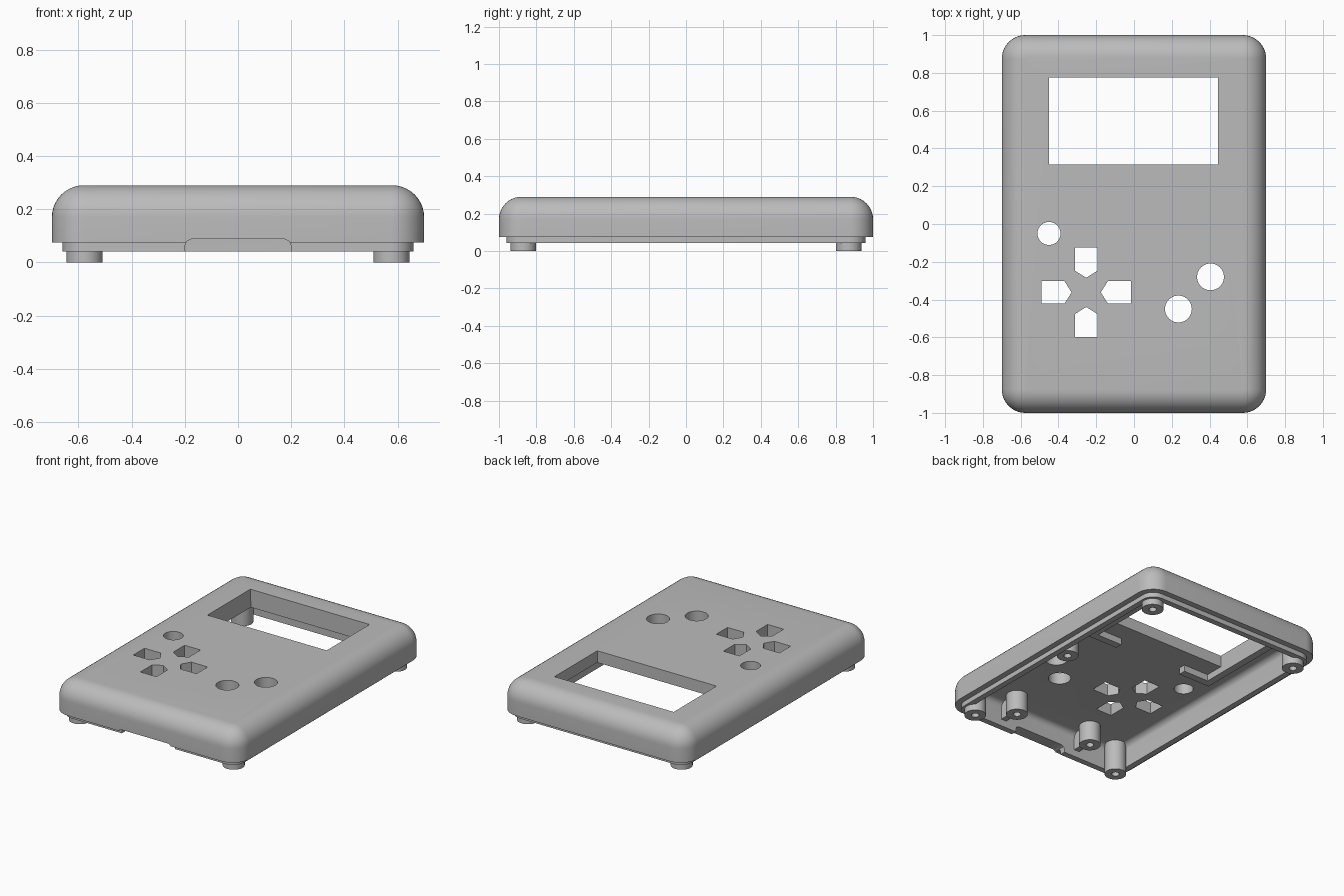
import bpy, bmesh, math
from mathutils import Matrix, Vector

old = bpy.data.objects.get("Cube")
if old:
    bpy.data.objects.remove(old, do_unlink=True)

grey = bpy.data.materials.new("light_grey_plastic")
grey.use_nodes = True
COLOUR = (0.5, 0.5, 0.5, 1)
grey.diffuse_color = COLOUR
grey.node_tree.nodes["Principled BSDF"].inputs["Base Color"].default_value = COLOUR

HALF_X, HALF_Y, TOP = 0.70, 1.00, 0.29
CORNER, FILLET, WALL = 0.125, 0.12, 0.08
CEILING = TOP - WALL


def finish(name, bm):
    bmesh.ops.recalc_face_normals(bm, faces=bm.faces[:])
    mesh = bpy.data.meshes.new(name)
    bm.to_mesh(mesh)
    bm.free()
    mesh.materials.append(grey)
    obj = bpy.data.objects.new(name, mesh)
    bpy.context.collection.objects.link(obj)
    return obj


def select(obj):
    bpy.ops.object.select_all(action="DESELECT")
    obj.select_set(True)
    bpy.context.view_layer.objects.active = obj


def smooth(obj):
    select(obj)
    bpy.ops.object.shade_smooth_by_angle(angle=math.radians(30))


def loft(bm, rings):
    """Skin a list of equal-length point rings and cap both ends."""
    loops = [[bm.verts.new(p) for p in ring] for ring in rings]
    for a, b in zip(loops, loops[1:]):
        for i in range(len(a)):
            j = (i + 1) % len(a)
            bm.faces.new((a[i], a[j], b[j], b[i]))
    bm.faces.new(loops[0])
    bm.faces.new(loops[-1])


def circle(x, y, r, z, n=40):
    return [(x + r * math.cos(math.tau * i / n), y + r * math.sin(math.tau * i / n), z)
            for i in range(n)]


def rounded_rect(inset, z, steps=10):
    r = CORNER - inset
    pts = []
    for k, (sx, sy) in enumerate(((1, 1), (-1, 1), (-1, -1), (1, -1))):
        cx, cy = sx * (HALF_X - CORNER), sy * (HALF_Y - CORNER)
        for i in range(steps + 1):
            a = math.pi / 2 * (k + i / steps)
            pts.append((cx + r * math.cos(a), cy + r * math.sin(a), z))
    return pts


def prism(bm, outline, z0, z1):
    loft(bm, [[(x, y, z) for x, y in outline] for z in (z0, z1)])


def box(bm, x0, x1, y0, y1, z0, z1):
    prism(bm, [(x0, y0), (x1, y0), (x1, y1), (x0, y1)], z0, z1)


# Shell: outer skin, stepped lip and hollow inside as one lofted solid
def fillet(inset, radius, top, steps=10):
    arc = [math.pi / 2 * i / steps for i in range(steps + 1)]
    return [(inset + radius * (1 - math.sin(a)), top - radius * (1 - math.cos(a))) for a in arc]

profile = fillet(0, FILLET, TOP)
profile += [(0, 0.075), (0.04, 0.075), (0.04, 0.042), (WALL, 0.042)]
profile += fillet(WALL, FILLET - WALL, CEILING, 6)[::-1]
bm = bmesh.new()
loft(bm, [rounded_rect(d, z) for d, z in profile])
shell = finish("case_shell", bm)

# Cutter: display window, round button holes, direction pad holes, port notch
LOW, HIGH = 0.15, 0.4
bm = bmesh.new()
box(bm, -0.45, 0.445, 0.315, 0.775, LOW, HIGH)
for x, y, r in ((-0.45, -0.05, 0.061), (0.405, -0.28, 0.071), (0.235, -0.45, 0.071)):
    loft(bm, [circle(x, y, r, z) for z in (LOW, HIGH)])
arrow = [(0.0775, 0), (0.115, -0.06), (0.237, -0.06), (0.237, 0.06), (0.115, 0.06)]
for k in range(4):
    turn = Matrix.Rotation(math.pi / 2 * k, 2)
    pts = [turn @ Vector(p) + Vector((-0.253, -0.362)) for p in arrow]
    prism(bm, pts, LOW, HIGH)
notch = [(0.2, 0), (0.2, 0.062), (0.192, 0.08), (0.175, 0.088)]
notch += [(-x, z) for x, z in reversed(notch)]
loft(bm, [[(x, y, z) for x, z in notch] for y in (-1.1, -0.88)])
cutter = finish("hole_cutter", bm)
cutter.hide_render = True

mod = shell.modifiers.new("holes", "BOOLEAN")
mod.operation = "DIFFERENCE"
mod.solver = "EXACT"
mod.object = cutter
select(shell)
bpy.ops.object.modifier_apply(modifier=mod.name)
bpy.data.objects.remove(cutter, do_unlink=True)
smooth(shell)


# Screw bosses with blind holes
def boss(name, x, y, bottom, r=0.068, hole=0.024):
    bm = bmesh.new()
    loft(bm, [circle(x, y, r, CEILING + 0.01), circle(x, y, r, bottom),
              circle(x, y, hole, bottom), circle(x, y, hole, CEILING - 0.02)])
    smooth(finish(name, bm))

for sx, side in ((1, "left"), (-1, "right")):
    for sy, end in ((1, "back"), (-1, "front")):
        boss(f"{end}_{side}_corner_boss", sx * 0.577, sy * 0.87, 0)
    boss(f"{side}_board_boss", sx * 0.3, -0.79, 0.074)
    # Rib tying the board boss to the front wall
    bm = bmesh.new()
    box(bm, sx * 0.3 - 0.02, sx * 0.3 + 0.02, -0.93, -0.82, 0.09, CEILING + 0.01)
    finish(f"{side}_boss_rib", bm)
    # Display rail: long side arm and short front arm
    bm = bmesh.new()
    x0, x1, xi = 0.45, 0.5, 0.26
    outline = [(x1, 0.135), (x1, 0.83), (x0, 0.83), (x0, 0.185), (xi, 0.185), (xi, 0.135)]
    prism(bm, [(sx * x, y) for x, y in outline], 0.165, CEILING + 0.01)
    finish(f"{side}_display_rail", bm)
boss("side_board_boss", 0.53, -0.02, 0.074)

# Rail behind the display
bm = bmesh.new()
box(bm, -0.45, 0.45, 0.78, 0.83, 0.165, CEILING + 0.01)
finish("back_display_rail", bm)
